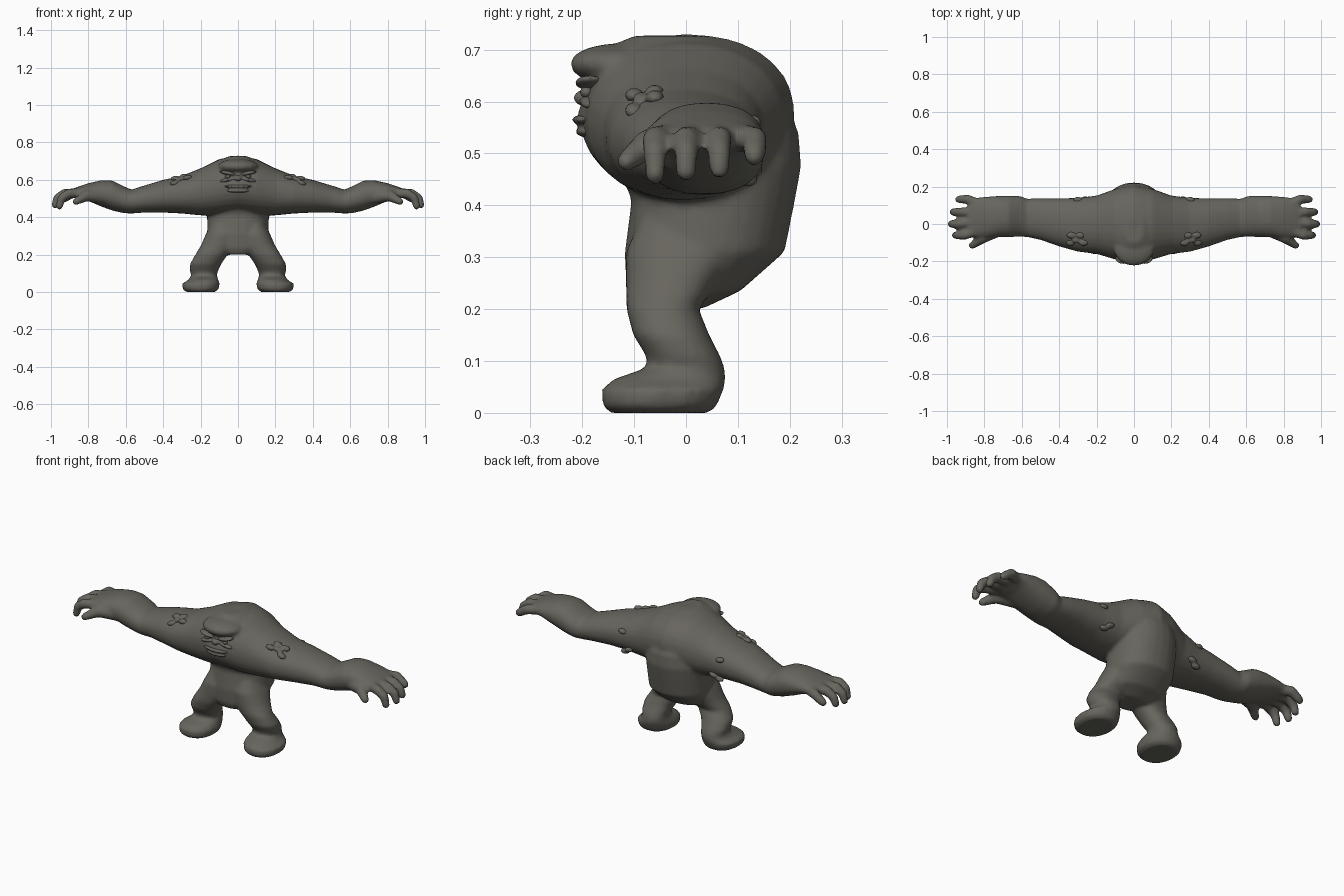
import bpy
import bmesh
from math import cos, sin, pi, copysign
from mathutils import Vector, Matrix

if "Cube" in bpy.data.objects:
    bpy.data.objects.remove(bpy.data.objects["Cube"], do_unlink=True)

hide = bpy.data.materials.new("grey_brown_hide")
hide.use_nodes = True
colour = (0.135, 0.13, 0.11, 1)
hide.diffuse_color = colour
shader = hide.node_tree.nodes["Principled BSDF"]
shader.inputs["Base Color"].default_value = colour
shader.inputs["Roughness"].default_value = 0.8


def loft(bm, rings, place, power=2.2, sides=28):
    """Rings are (station, a0, a1, b0, b1); place turns (station, a, b) into a point."""
    loops = []
    for s, a0, a1, b0, b1 in rings:
        loop = []
        for i in range(sides):
            t = 2 * pi * i / sides
            c, d = (copysign(abs(v) ** (2 / power), v) for v in (cos(t), sin(t)))
            a = (a0 + a1) / 2 + c * (a1 - a0) / 2
            b = (b0 + b1) / 2 + d * (b1 - b0) / 2
            loop.append(bm.verts.new(place(s, a, b)))
        loops.append(loop)
    faces = [bm.faces.new(loops[0]), bm.faces.new(loops[-1][::-1])]
    for p, q in zip(loops, loops[1:]):
        for i in range(sides):
            j = (i + 1) % sides
            faces.append(bm.faces.new((p[i], q[i], q[j], p[j])))
    bmesh.ops.recalc_face_normals(bm, faces=faces)


def blob(bm, centre, radii, tilt=0.0):
    matrix = (Matrix.Translation(centre) @ Matrix.Rotation(tilt, 4, 'Y')
              @ Matrix.Diagonal((*radii, 1)))
    bmesh.ops.create_uvsphere(bm, u_segments=16, v_segments=10, radius=1, matrix=matrix)


def finger(bm, points, r0, r1):
    """Chain of overlapping balls along a bent path, fused later."""
    pts = [Vector(p) for p in points]
    steps = 8
    total = steps * (len(pts) - 1)
    for i in range(total + 1):
        k = min(i // steps, len(pts) - 2)
        p = pts[k].lerp(pts[k + 1], i / steps - k)
        r = r0 + (r1 - r0) * i / total
        blob(bm, p, (r, r, r))


def finish(bm, name, voxel=None, smooth=0):
    mesh = bpy.data.meshes.new(name)
    bm.to_mesh(mesh)
    bm.free()
    mesh.materials.append(hide)
    obj = bpy.data.objects.new(name, mesh)
    bpy.context.collection.objects.link(obj)
    bpy.ops.object.select_all(action='DESELECT')
    obj.select_set(True)
    bpy.context.view_layer.objects.active = obj
    if voxel:
        mod = obj.modifiers.new("fuse", 'REMESH')
        mod.mode = 'VOXEL'
        mod.voxel_size = voxel
        soft = obj.modifiers.new("soften", 'SMOOTH')
        soft.factor, soft.iterations = 0.5, smooth
        for m in ("fuse", "soften"):
            bpy.ops.object.modifier_apply(modifier=m)
    bpy.ops.object.shade_smooth()
    return obj


body = bmesh.new()

# Shoulders and arms: one span from hand to hand
arm = [
    (0.1, -0.19, 0.188, 0.41, 0.711), (0.2, -0.16, 0.152, 0.41, 0.662),
    (0.3, -0.148, 0.14, 0.42, 0.622), (0.4, -0.12, 0.137, 0.425, 0.6),
    (0.5, -0.085, 0.137, 0.425, 0.57), (0.57, -0.07, 0.135, 0.42, 0.548),
    (0.61, -0.068, 0.15, 0.422, 0.565), (0.67, -0.07, 0.152, 0.435, 0.596),
    (0.73, -0.07, 0.15, 0.457, 0.598), (0.8, -0.075, 0.145, 0.487, 0.582),
    (0.86, -0.07, 0.14, 0.503, 0.562), (0.89, -0.06, 0.13, 0.512, 0.55),
]
span = [(-s, *r) for s, *r in reversed(arm)] + [(0, -0.205, 0.21, 0.42, 0.73)] + arm
loft(body, span, lambda s, a, b: (s, a, b))

# Torso column with the humped back
torso = [
    (0.2, -0.08, 0.08, -0.1, 0.03), (0.235, -0.14, 0.14, -0.115, 0.105),
    (0.31, -0.165, 0.165, -0.118, 0.19), (0.41, -0.165, 0.165, -0.105, 0.21),
    (0.475, -0.17, 0.17, -0.13, 0.222), (0.54, -0.16, 0.16, -0.15, 0.217),
    (0.65, -0.13, 0.13, -0.15, 0.168), (0.7, -0.1, 0.1, -0.16, 0.13),
    (0.727, -0.05, 0.05, -0.1, 0.04),
]
loft(body, torso, lambda s, a, b: (a, b, s))

# Legs with broad feet
leg = [
    (0.0, 0.125, 0.275, -0.145, 0.045), (0.014, 0.104, 0.296, -0.162, 0.06),
    (0.045, 0.098, 0.298, -0.162, 0.072), (0.065, 0.105, 0.265, -0.14, 0.077),
    (0.088, 0.113, 0.25, -0.072, 0.074), (0.11, 0.108, 0.257, -0.077, 0.066),
    (0.15, 0.09, 0.257, -0.102, 0.045), (0.2, 0.055, 0.228, -0.115, 0.025),
    (0.25, 0.01, 0.198, -0.116, 0.06), (0.31, 0.0, 0.172, -0.116, 0.1),
    (0.37, 0.02, 0.14, -0.09, 0.08),
]
for side in (1, -1):
    loft(body, leg, lambda s, a, b: (side * a, b, s))

# Drooping fingers and thumbs: (root y, tip x, tip y, tip z)
digits = [(-0.035, 0.955, -0.06, 0.46), (0.015, 0.978, 0.0, 0.466),
          (0.062, 0.968, 0.064, 0.47), (0.108, 0.938, 0.132, 0.495)]
for side in (1, -1):
    for root, x, y, z in digits:
        finger(body, [(side * 0.84, root, 0.53), (side * (x - 0.05), y, 0.527),
                      (side * (x - 0.012), y, 0.503), (side * x, y, z)], 0.028, 0.02)
    finger(body, [(side * 0.73, -0.03, 0.51), (side * 0.81, -0.075, 0.515),
                  (side * 0.865, -0.115, 0.485)], 0.04, 0.02)

# Forehead and muzzle masses
blob(body, (0, -0.13, 0.672), (0.11, 0.095, 0.04))
blob(body, (0, -0.16, 0.57), (0.1, 0.05, 0.042))
finish(body, "body", voxel=0.009, smooth=5)

# Face: brows, eyes, nose and lips
face = bmesh.new()
for side in (1, -1):
    blob(face, (side * 0.055, -0.185, 0.636), (0.046, 0.03, 0.011), side * -0.2)
    blob(face, (side * 0.055, -0.18, 0.6), (0.045, 0.026, 0.012), side * 0.2)
blob(face, (0, -0.195, 0.607), (0.02, 0.022, 0.016))
blob(face, (0, -0.19, 0.565), (0.075, 0.03, 0.011))
blob(face, (0, -0.185, 0.542), (0.065, 0.028, 0.012))
finish(face, "brow_nose_and_lips", voxel=0.005, smooth=3)

eyes = bmesh.new()
for side in (1, -1):
    blob(eyes, (side * 0.055, -0.192, 0.618), (0.014, 0.012, 0.011))
finish(eyes, "eyes")

# Rough lumps on the shoulders, front, top and back
lumps = bmesh.new()
spots = [(0.31, -0.085, 0.603), (0.335, -0.06, 0.608), (0.285, -0.06, 0.618),
         (0.34, -0.1, 0.583), (0.27, -0.1, 0.612), (0.3, 0.128, 0.56),
         (0.26, 0.13, 0.47), (0.29, 0.12, 0.45)]
for side in (1, -1):
    for i, (x, y, z) in enumerate(spots):
        blob(lumps, (side * x, y, z), (0.026, 0.018, 0.014), side * (0.3 - 0.2 * (i % 3)))
finish(lumps, "shoulder_lumps", voxel=0.005, smooth=3)
